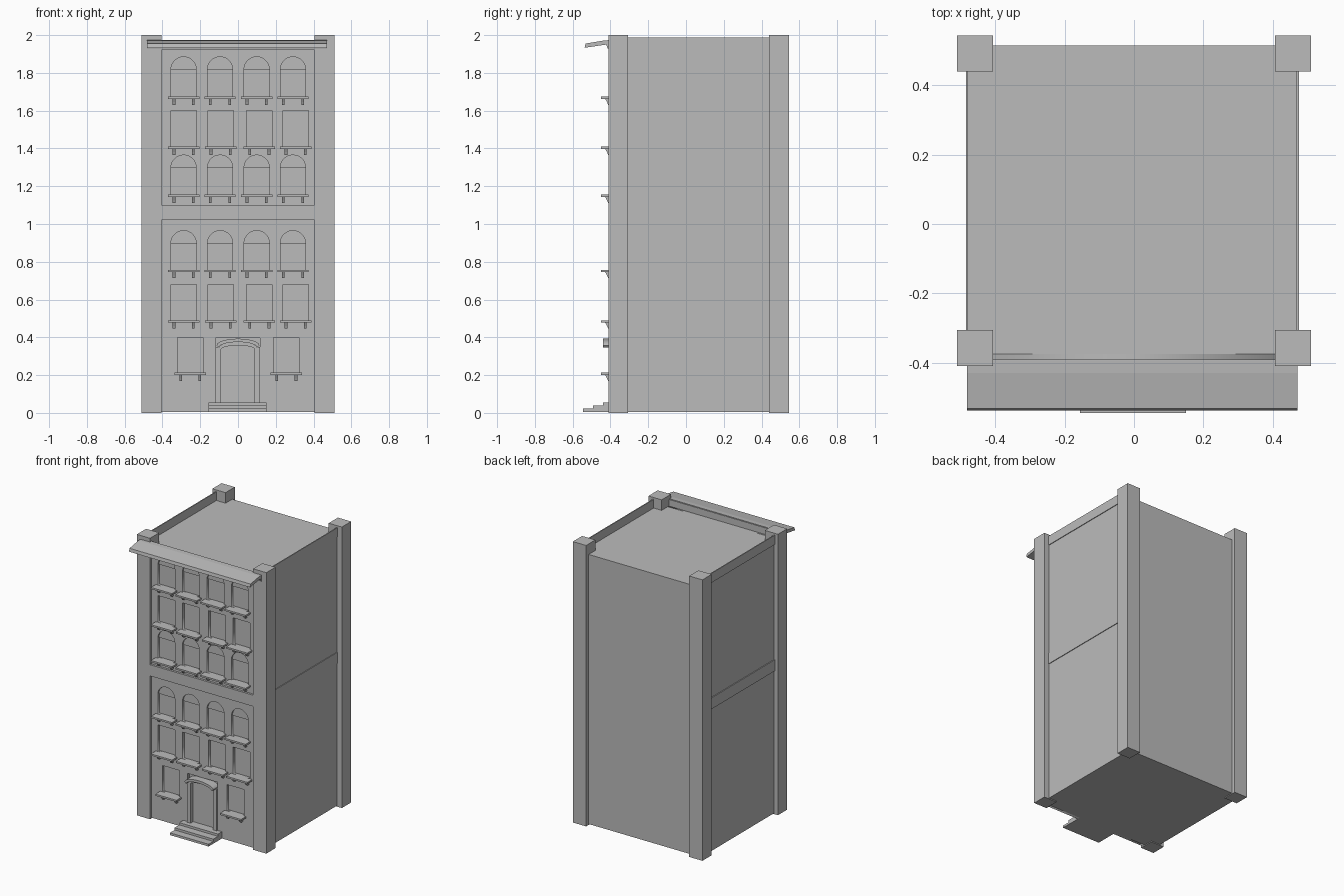
import bpy, bmesh
from math import sin, cos, pi

cube = bpy.data.objects.get("Cube")
if cube:
    bpy.data.objects.remove(cube, do_unlink=True)

stone = bpy.data.materials.new("grey stone")
stone.use_nodes = True
GREY = (0.5, 0.5, 0.5, 1)
stone.diffuse_color = GREY
stone.node_tree.nodes["Principled BSDF"].inputs["Base Color"].default_value = GREY


def add_mesh(name, mesh):
    mesh.materials.clear()
    mesh.materials.append(stone)
    ob = bpy.data.objects.new(name, mesh)
    bpy.context.collection.objects.link(ob)
    return ob


def prism(name, pts, a, b, axis="y"):
    """Extrude a profile along y (points are x, z) or along x (points are y, z)."""
    bm = bmesh.new()
    place = (lambda p, t: (p[0], t, p[1])) if axis == "y" else (lambda p, t: (t, p[0], p[1]))
    near = [bm.verts.new(place(p, a)) for p in pts]
    far = [bm.verts.new(place(p, b)) for p in pts]
    bm.faces.new(near)
    bm.faces.new(far[::-1])
    n = len(pts)
    for i in range(n):
        bm.faces.new((near[i], far[i], far[(i + 1) % n], near[(i + 1) % n]))
    bmesh.ops.recalc_face_normals(bm, faces=bm.faces)
    mesh = bpy.data.meshes.new(name)
    bm.to_mesh(mesh)
    bm.free()
    return add_mesh(name, mesh)


def rect(x0, x1, z0, z1):
    return [(x0, z0), (x1, z0), (x1, z1), (x0, z1)]


def box(name, x0, x1, y0, y1, z0, z1):
    return prism(name, rect(x0, x1, z0, z1), y0, y1)


def arc(cx, cz, rx, rz, steps=14):
    return [(cx + rx * cos(pi * i / steps), cz + rz * sin(pi * i / steps))
            for i in range(steps + 1)]


# Main block, corner pillars and side bands
ROOF = 1.925
box("main_block", -0.479, 0.471, -0.375, 0.515, 0.006, ROOF)
for fx, x in (("right", -0.51), ("left", 0.406)):
    for fy, y in (("front", -0.41), ("back", 0.44)):
        box(f"{fy}_{fx}_pillar", x, x + 0.104, y, y + 0.104, 0, 2)
for side, x in (("right", -0.485), ("left", 0.469)):
    box(f"{side}_middle_band", x, x + 0.007, -0.35, 0.48, 1.02, 1.1)
    box(f"{side}_parapet", x, x + 0.007, -0.35, 0.48, 1.92, 1.987)
box("front_middle_band", -0.42, 0.42, -0.41, -0.38, 1.02, 1.1)
box("front_parapet", -0.42, 0.42, -0.41, -0.391, 1.92, 1.97)

# Sloping cornice
prism("cornice", [(-0.537, 1.933), (-0.532, 1.955), (-0.43, 1.972), (-0.395, 1.974),
                  (-0.395, 1.925), (-0.415, 1.93), (-0.422, 1.95)], -0.482, 0.471, "x")

# Window rows: sill height, top height, arched, column centres
ARCH_COLUMNS = (-0.288, -0.095, 0.099, 0.291)
RECT_COLUMNS = (-0.288, -0.092, 0.113, 0.305)
ROWS = [(1.675, 1.885, True, ARCH_COLUMNS), (1.41, 1.6, False, RECT_COLUMNS),
        (1.155, 1.365, True, ARCH_COLUMNS), (0.757, 0.965, True, ARCH_COLUMNS),
        (0.49, 0.68, False, RECT_COLUMNS), (0.213, 0.4, False, (-0.253, 0.256))]
HALF = 0.067
openings = [rect(-0.12, 0.117, 0.02, 0.397)]
for sill, top, arched, columns in ROWS:
    for x in columns:
        if arched:
            spring = top - HALF
            head = arc(x, spring, HALF, HALF)
            openings.append([(x - HALF, sill), (x + HALF, sill)] + head)
            prism("window_arch_pane", head, -0.383, -0.37)
        else:
            openings.append(rect(x - HALF, x + HALF, sill, top))
        box("window_sill", x - 0.083, x + 0.083, -0.45, -0.38, sill - 0.012, sill)
        for dx in (-0.051, 0.051):
            prism("sill_bracket", [(-0.428, sill - 0.012), (-0.39, sill - 0.012),
                                   (-0.39, sill - 0.044), (-0.412, sill - 0.044),
                                   (-0.418, sill - 0.03)], x + dx - 0.007, x + dx + 0.007, "x")

# Front wall sheet with cut openings
curve = bpy.data.curves.new("front_wall_outline", "CURVE")
curve.dimensions = "2D"
curve.fill_mode = "BOTH"
curve.extrude = 0.01
for loop in [rect(-0.42, 0.42, 0.006, 1.923)] + openings:
    spline = curve.splines.new("POLY")
    spline.points.add(len(loop) - 1)
    for point, (x, z) in zip(spline.points, loop):
        point.co = (x, z, 0, 1)
    spline.use_cyclic_u = True
outline = bpy.data.objects.new("front_wall_outline", curve)
bpy.context.collection.objects.link(outline)
bpy.context.view_layer.update()
sheet = bpy.data.meshes.new_from_object(
    outline.evaluated_get(bpy.context.evaluated_depsgraph_get()))
bpy.data.objects.remove(outline, do_unlink=True)
wall = add_mesh("front_wall", sheet)
wall.rotation_euler.x = pi / 2
wall.location.y = -0.385

# Doorway: pilasters, curved hood and arched surround
for x in (-0.118, 0.088):
    box("door_pilaster", x, x + 0.028, -0.405, -0.37, 0.05, 0.35)
hood = arc(0, 0.358, 0.113, 0.035)
prism("door_hood", hood + arc(0, 0.345, 0.102, 0.03)[::-1], -0.44, -0.37)
prism("door_surround", arc(0, 0.346, 0.1, 0.03) + arc(0, 0.335, 0.09, 0.022)[::-1],
      -0.41, -0.37)

# Front steps
for i in range(3):
    box("front_step", -0.155, 0.15, -0.545 + 0.053 * i, -0.37,
        0.006 + 0.016 * i, 0.022 + 0.016 * i)
